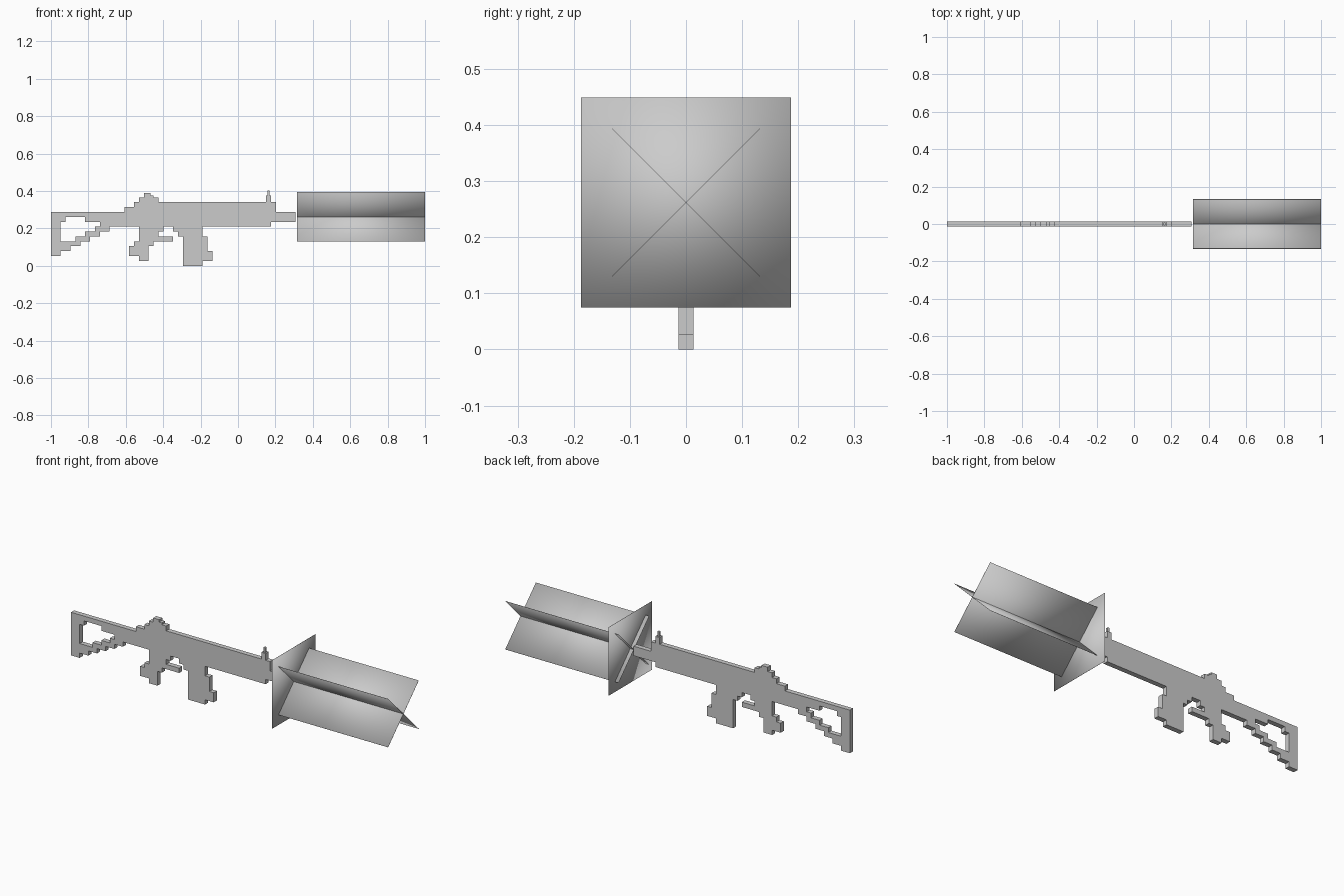
import bpy
import bmesh
from math import radians
from mathutils import Matrix, Vector

cube = bpy.data.objects.get("Cube")
if cube:
    bpy.data.objects.remove(cube, do_unlink=True)

CELL = 0.02614      # size of one square in the stepped profile
DEPTH = 0.0268      # thickness of the flat body

grey = bpy.data.materials.new("plain grey")
grey.use_nodes = True
grey.diffuse_color = (0.6, 0.6, 0.6, 1)
grey.node_tree.nodes["Principled BSDF"].inputs["Base Color"].default_value = (0.6, 0.6, 0.6, 1)


def finish(name, bm):
    bmesh.ops.recalc_face_normals(bm, faces=bm.faces)
    mesh = bpy.data.meshes.new(name)
    bm.to_mesh(mesh)
    bm.free()
    mesh.materials.append(grey)
    obj = bpy.data.objects.new(name, mesh)
    bpy.context.collection.objects.link(obj)
    return obj


def stepped_plate(name, rows):
    """Extrude a profile given as (row, first column, end column) runs."""
    bm = bmesh.new()
    for row, start, end in rows:
        for col in range(start, end):
            corners = [(col, row), (col + 1, row), (col + 1, row + 1), (col, row + 1)]
            bm.faces.new([bm.verts.new((c * CELL - 1, -DEPTH / 2, r * CELL)) for c, r in corners])
    bmesh.ops.remove_doubles(bm, verts=bm.verts, dist=CELL / 10)
    front = bm.faces[:]
    back = bmesh.ops.extrude_face_region(bm, geom=front, use_keep_orig=True)
    moved = [v for v in back["geom"] if isinstance(v, bmesh.types.BMVert)]
    bmesh.ops.translate(bm, verts=moved, vec=(0, DEPTH, 0))
    bmesh.ops.recalc_face_normals(bm, faces=bm.faces)
    bmesh.ops.dissolve_limit(bm, angle_limit=radians(1), verts=bm.verts, edges=bm.edges)
    return finish(name, bm)


def box(name, size, centre, turn=0, smooth=False):
    bm = bmesh.new()
    bmesh.ops.create_cube(bm, size=1)
    matrix = Matrix.Translation(Vector(centre)) @ Matrix.Rotation(radians(turn), 4, "X") @ Matrix.Diagonal((*size, 1))
    bmesh.ops.transform(bm, matrix=matrix, verts=bm.verts)
    obj = finish(name, bm)
    if smooth:
        obj.data.shade_smooth()
    return obj


def span_box(name, left, right, low, high, depth=DEPTH):
    box(name, ((right - left) * CELL, depth, (high - low) * CELL),
        ((left + right) / 2 * CELL - 1, 0, (low + high) / 2 * CELL))


# Shoulder stock: butt, stair-stepped underside and top bar around the opening
butt = [(row, 0, 2) for row in range(2, 11)]
stairs = [(3, 2, 4), (4, 2, 6), (5, 5, 8), (6, 7, 10), (7, 9, 12)]
bar = [(8, 10, 15), (9, 2, 3), (9, 7, 15), (10, 2, 15)]
stepped_plate("stock", butt + stairs + bar)

# Receiver with its stepped top, and the barrel
stepped_plate("receiver", [(8, 15, 45), (9, 15, 50), (10, 15, 50),
                           (11, 15, 46), (12, 17, 46), (13, 18, 22)])

# Grip and trigger guard
stepped_plate("grip_and_guard", [(1, 18, 20), (2, 16, 20), (3, 16, 20), (4, 17, 21),
                                 (5, 18, 25), (6, 18, 22), (7, 18, 23)])

# Magazine
magazine = [(row, 27, 31) for row in range(6)]
magazine += [(1, 31, 33), (2, 31, 33), (3, 31, 32), (4, 31, 32), (5, 31, 32)]
magazine += [(6, 26, 31), (7, 25, 31)]
stepped_plate("magazine", magazine)

# Rear and front sights
span_box("rear_sight", 19, 20.4, 14, 14.9)
span_box("rear_sight_step", 20.4, 21, 14, 14.4)
span_box("front_sight_base", 44, 45, 13, 14.4)
span_box("front_sight_post", 44.3, 44.7, 14.4, 15.4, DEPTH * 0.5)

# Muzzle flash: two crossed sheets and one square sheet across them
MID, SHEET, WIDTH = 0.262, 0.001, 0.374
for name, turn in (("flash_blade_left", 45), ("flash_blade_right", -45)):
    box(name, (0.685, WIDTH, SHEET), (0.6575, 0, MID), turn, True)
box("flash_square", (SHEET, WIDTH, WIDTH), (0.337, 0, MID), 0, True)
